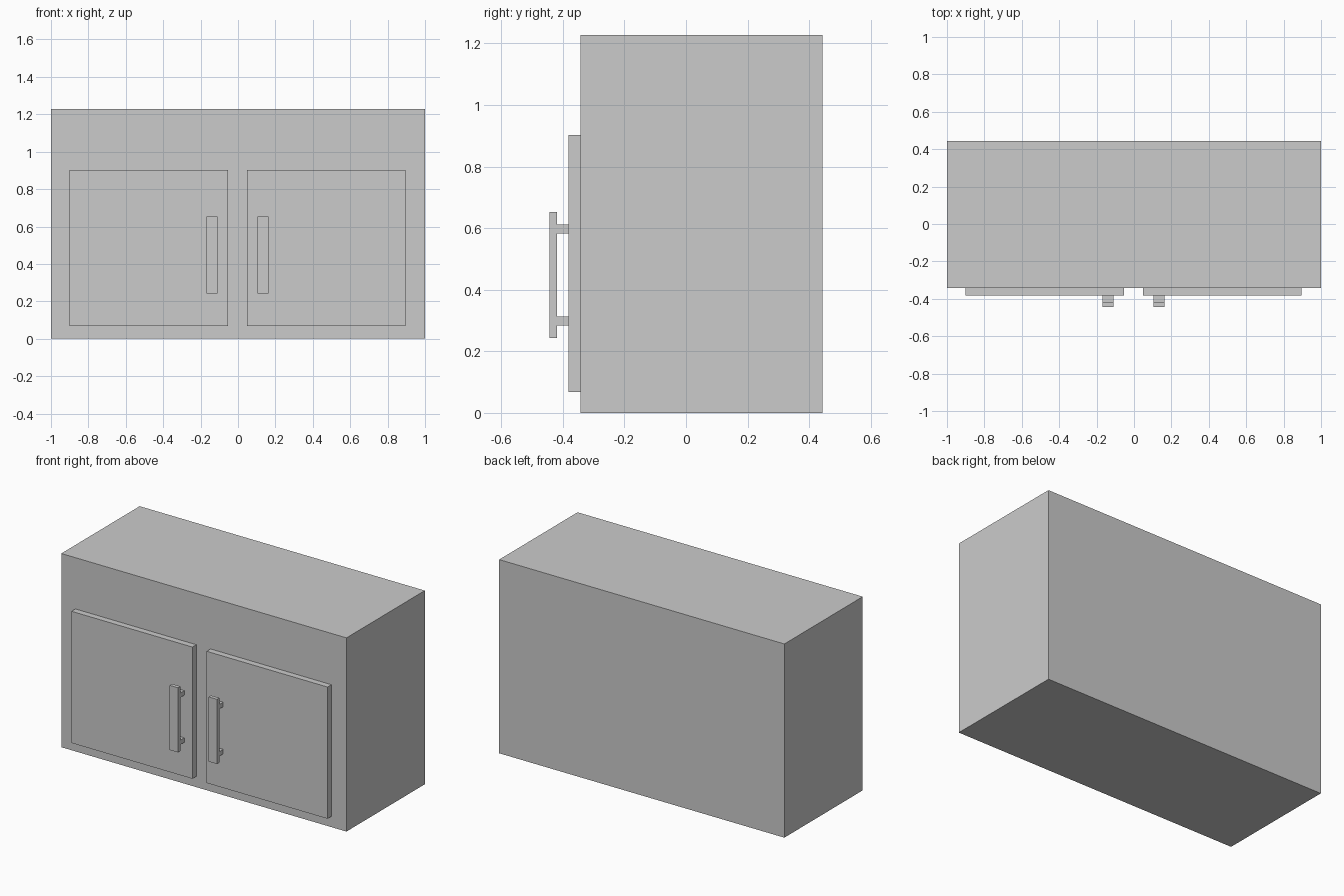
import bpy

if "Cube" in bpy.data.objects:
    bpy.data.objects.remove(bpy.data.objects["Cube"])

AXIS = -0.003  # the pair of doors is centred slightly left of the body


def box(name, x, y, z):
    """Axis-aligned box from (min, max) pairs."""
    bpy.ops.mesh.primitive_cube_add(
        size=1, location=[(a + b) / 2 for a, b in (x, y, z)])
    ob = bpy.context.object
    ob.name = name
    ob.scale = [abs(b - a) for a, b in (x, y, z)]
    bpy.ops.object.transform_apply(location=False, rotation=False, scale=True)
    return ob


# Cabinet body
box("cabinet_body", (-1, 1), (-0.342, 0.443), (0, 1.228))

for side, s in (("left", -1), ("right", 1)):
    def span(a, b):
        return AXIS + s * a, AXIS + s * b

    # Door panel
    box(f"{side}_door", span(0.05, 0.898), (-0.381, -0.342), (0.068, 0.903))
    # Handle bar and its two standoffs
    box(f"{side}_handle_bar", span(0.107, 0.166), (-0.443, -0.419), (0.243, 0.653))
    for level, z in (("lower", 0.298), ("upper", 0.597)):
        box(f"{side}_{level}_handle_post", span(0.107, 0.166),
            (-0.419, -0.381), (z - 0.0145, z + 0.0145))
